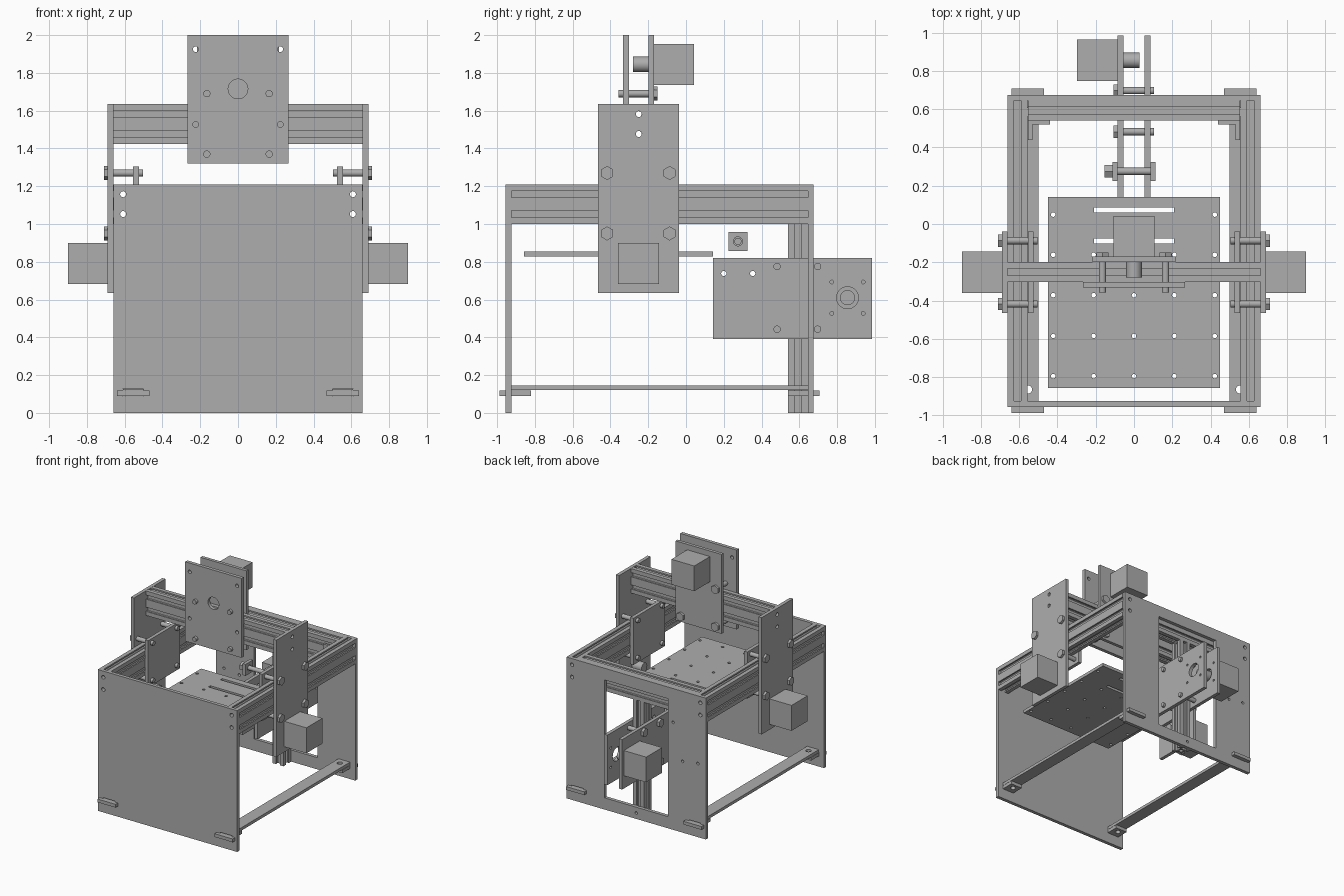
import bpy, bmesh, math
from mathutils import Matrix

if "Cube" in bpy.data.objects:
    bpy.data.objects.remove(bpy.data.objects["Cube"])

AXES = {  # local columns (profile u, profile v, extrusion) in world space
    'x': ((0, 1, 0), (0, 0, 1), (1, 0, 0)),
    'y': ((1, 0, 0), (0, 0, 1), (0, -1, 0)),
    'z': ((1, 0, 0), (0, 1, 0), (0, 0, 1)),
}
GREY = bpy.data.materials.new("dark_grey")
GREY.diffuse_color = (.42, .42, .42, 1)
GREY.use_nodes = True
GREY.node_tree.nodes["Principled BSDF"].inputs["Base Color"].default_value = GREY.diffuse_color


def ring(u, v, r, n=24, a0=0.0):
    return [(u + r * math.cos(a0 + 2 * math.pi * i / n),
             v + r * math.sin(a0 + 2 * math.pi * i / n)) for i in range(n)]


def rect(u0, u1, v0, v1):
    return [(u0, v0), (u1, v0), (u1, v1), (u0, v1)]


def slab(name, axis, lo, hi, outline, holes=()):
    """Extrude an outline with holes from lo to hi along a world axis."""
    lo, hi = min(lo, hi), max(lo, hi)
    cu = bpy.data.curves.new(name, 'CURVE')
    cu.dimensions = '2D'
    cu.fill_mode = 'BOTH'
    cu.extrude = (hi - lo) / 2
    cu.materials.append(GREY)
    for loop in [outline, *holes]:
        sp = cu.splines.new('POLY')
        sp.points.add(len(loop) - 1)
        for p, (u, v) in zip(sp.points, loop):
            p.co = (u, v, 0, 1)
        sp.use_cyclic_u = True
        sp.use_smooth = False
    ob = bpy.data.objects.new(name, cu)
    bpy.context.collection.objects.link(ob)
    m = Matrix(AXES[axis]).transposed().to_4x4()
    m['xyz'.index(axis)][3] = (lo + hi) / 2
    ob.matrix_world = m
    return ob


def tslot(name, axis, lo, hi, u0, v0, rows):
    """Slotted aluminium bar, one cell wide and `rows` cells tall."""
    c = 0.105
    slot = [(-.018, 0), (-.018, .012), (-.033, .012), (-.019, .026),
            (.019, .026), (.033, .012), (.018, .012), (.018, 0)]
    pts, u, v = [], u0, v0
    for du, dv, n in ((1, 0, 1), (0, 1, rows), (-1, 0, 1), (0, -1, rows)):
        pts.append((u, v))
        for i in range(n):
            for t, d in slot:
                t += (i + .5) * c
                pts.append((u + du * t - dv * d, v + dv * t + du * d))
        u, v = u + du * n * c, v + dv * n * c
    bores = [ring(u0 + c / 2, v0 + (i + .5) * c, .016, 16) for i in range(rows)]
    slab(name, axis, lo, hi, pts, bores)


def bolt(name, axis, u, v, head, seat, tip):
    """Hex head from head to seat, round shaft from seat to tip."""
    slab(name + "_head", axis, head, seat, ring(u, v, .037, 6, math.pi / 6))
    slab(name + "_shaft", axis, seat, tip, ring(u, v, .019))


# Frame end panels
rail_holes = [ring(s * .608, z, .016, 16) for s in (-1, 1) for z in (1.0525, 1.1575)]
pad_slots = [rect(s * .555 - .056, s * .555 + .056, .088, .126) for s in (-1, 1)]
panel = rect(-.66, .66, 0, 1.21)
slab("front_panel", 'y', -.955, -.925, panel, rail_holes + pad_slots)
small = [ring(x, z, .012, 12) for x, z in
         ((-.35, .92), (-.44, .61), (-.585, .63), (0, .05))]
slab("back_panel", 'y', .645, .675, panel,
     rail_holes + pad_slots + small + [rect(-.3, .3, .1, 1.11)])

# Frame bars
tslot("back_crossbar", 'x', -.555, .555, .54, 1.0, 2)
tslot("bed_column", 'z', 0, 1.0, -.0525, .54, 1)
tslot("gantry_beam", 'x', -.66, .66, -.303, 1.424, 2)

for s, side in ((-1, "left"), (1, "right")):
    # Side rail and its corner bracket
    tslot(side + "_rail", 'y', -.925, .645, s * .608 - .0525, 1.0, 2)
    slab(side + "_corner_bracket", 'z', 1.05, 1.16,
         [(s * x, y) for x, y in ((.555, .54), (.555, .44), (.53, .44),
                                  (.53, .52), (.44, .52), (.44, .54))])
    # Lower tie bar and T-shaped locking pads through the panels
    c = s * .555
    eyes = [ring(c, y, .022) for y in (-.865, .585)]
    slab(side + "_tie_bar", 'z', .12, .145, rect(c - .055, c + .055, -.925, .645), eyes)
    for end, tip, face, inner, eye in (("front", -.987, -.955, -.82, eyes[0]),
                                       ("back", .707, .675, .54, eyes[1])):
        tee = [(c - .086, tip), (c + .086, tip), (c + .086, face), (c + .055, face),
               (c + .055, inner), (c - .055, inner), (c - .055, face), (c - .086, face)]
        slab(f"{side}_{end}_pad", 'z', .09, .118, tee, [eye])
    # Gantry plates, bolts and drive
    slab(side + "_gantry_plate", 'x', s * .66, s * .69, rect(-.465, -.038, .635, 1.635),
         [ring(-.25, z, .016, 16) for z in (1.4765, 1.5815)])
    slab(side + "_gantry_inner_plate", 'x', s * .525, s * .555, rect(-.465, -.038, .905, 1.305))
    for y in (-.418, -.087):
        for z in (.95, 1.27):
            bolt(side + "_gantry_bolt", 'x', y, z, s * .71, s * .69, s * .503)
    slab(side + "_gantry_motor", 'x', s * .69, s * .9, rect(-.36, -.143, .682, .9))
    slab(side + "_gantry_pulley", 'x', s * .57, s * .66, ring(-.25, .79, .04))

# Tool carriage riding on the gantry beam
slab("tool_front_plate", 'y', -.333, -.303, rect(-.267, .267, 1.32, 2.0),
     [ring(0, 1.715, .052, 32)] +
     [ring(s * .224, z, .015, 16) for s in (-1, 1) for z in (1.527, 1.925)])
slab("tool_rear_plate", 'y', -.198, -.17, rect(-.217, .217, 1.32, 2.0))
for s in (-1, 1):
    for z in (1.37, 1.69):
        bolt("tool_bolt", 'y', s * .165, z, -.15, -.17, -.357)
slab("tool_motor", 'y', -.17, .043, rect(-.108, .108, 1.737, 1.953))
slab("tool_pulley", 'y', -.28, -.198, ring(0, 1.845, .041))

# Bed plate with mounting holes and slots
bed_holes = [ring(x * .211, y, .012, 12) for x in range(-2, 3)
             for y in (-.795, -.585, -.372, -.161, .049) if abs(x) == 2 or y < 0]
bed_slots = [rect(-.21, .21, y - .013, y + .013) for y in (.073, -.088)]
slab("bed", 'z', .828, .855, rect(-.449, .449, -.857, .142), bed_holes + bed_slots)

# Bed lift carriage around the column
motor_holes = [ring(.855 + i * .083, .61 + j * .083, .01, 12) for i in (-1, 1) for j in (-1, 1)]
for s, side in ((-1, "left"), (1, "right")):
    slab(side + "_lift_plate", 'x', s * .055, s * .085, rect(.142, .985, .392, .82),
         motor_holes + [ring(.855, .61, .058, 32)] +
         [ring(y, .738, .014, 16) for y in (.2, .353)])
    slab(side + "_idler_block", 'x', s * .085, s * .113, rect(.224, .325, .858, .957),
         [ring(.275, .908, .024)])
for y in (.482, .697):
    for z in (.443, .775):
        bolt("lift_bolt", 'x', y, z, -.107, -.085, .104)
bolt("idler_bolt", 'x', .275, .908, -.155, -.113, .112)
slab("lift_motor", 'x', -.297, -.085, rect(.747, .963, .502, .718))
slab("lift_pulley", 'x', -.085, .03, ring(.855, .61, .04))

# Convert to clean meshes with sharp edges kept
bpy.ops.object.select_all(action='SELECT')
bpy.context.view_layer.objects.active = bpy.context.selected_objects[0]
bpy.ops.object.convert(target='MESH')
for ob in bpy.context.selected_objects:
    bm = bmesh.new()
    bm.from_mesh(ob.data)
    bmesh.ops.remove_doubles(bm, verts=bm.verts, dist=1e-5)
    bmesh.ops.recalc_face_normals(bm, faces=bm.faces)
    bm.to_mesh(ob.data)
    bm.free()
bpy.ops.object.shade_smooth_by_angle(angle=math.radians(31))
